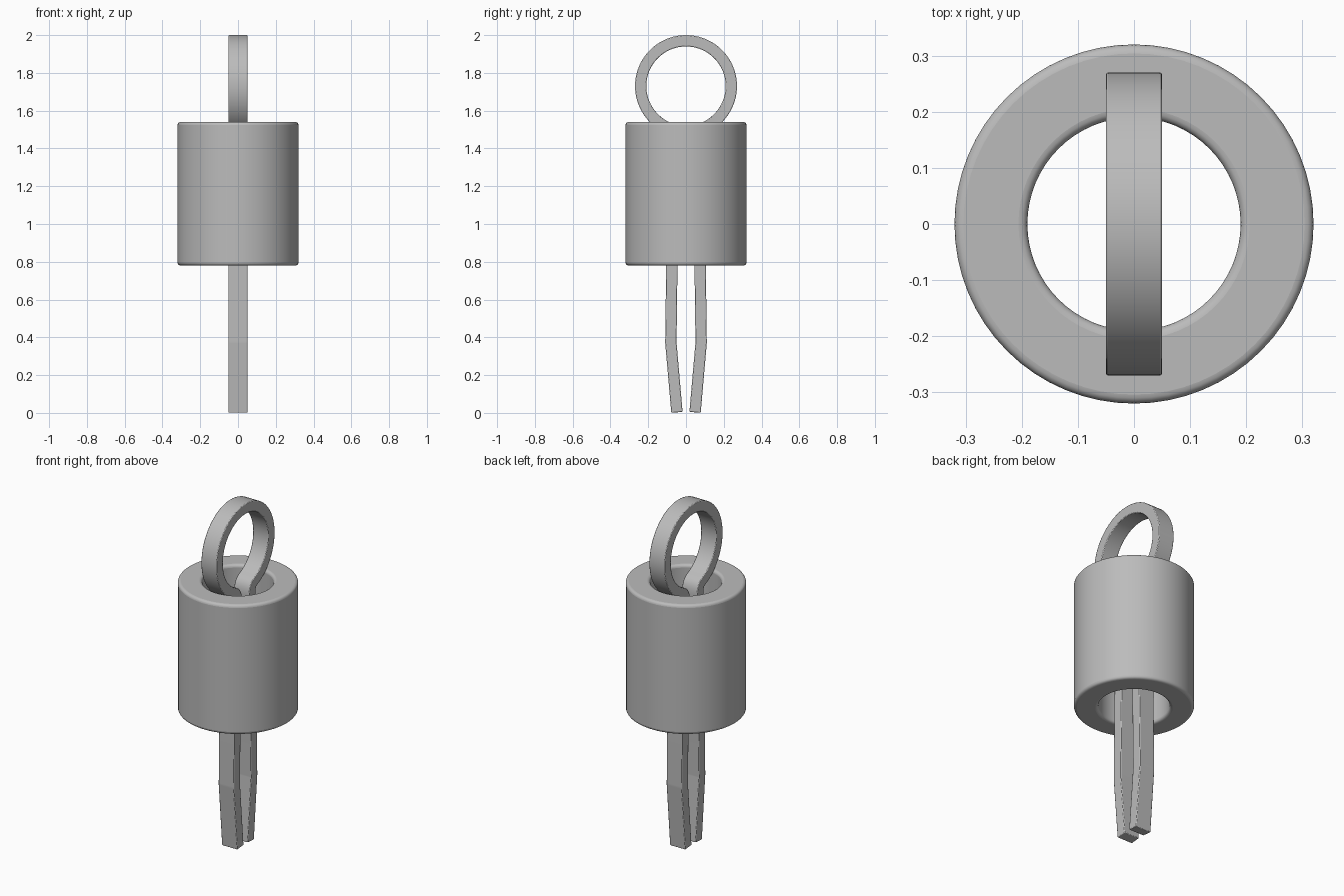
import bpy, bmesh
from math import sin, cos, pi, radians
from mathutils import Vector

cube = bpy.data.objects.get("Cube")
if cube:
    bpy.data.objects.remove(cube, do_unlink=True)

GREY = (0.5, 0.5, 0.5, 1)
metal = bpy.data.materials.new("grey_metal")
metal.use_nodes = True
metal.diffuse_color = GREY
metal.node_tree.nodes["Principled BSDF"].inputs["Base Color"].default_value = GREY


def finish(name, bm, bevel, segments):
    """Turn a bmesh into a smooth object with rounded edges."""
    bmesh.ops.recalc_face_normals(bm, faces=bm.faces)
    mesh = bpy.data.meshes.new(name)
    bm.to_mesh(mesh)
    bm.free()
    mesh.materials.append(metal)
    ob = bpy.data.objects.new(name, mesh)
    bpy.context.collection.objects.link(ob)
    bpy.ops.object.select_all(action="DESELECT")
    ob.select_set(True)
    bpy.context.view_layer.objects.active = ob
    bpy.ops.object.shade_smooth_by_angle(angle=radians(40))
    mod = ob.modifiers.new("rounded_edges", "BEVEL")
    mod.width, mod.segments = bevel, segments
    mod.limit_method, mod.angle_limit = "ANGLE", radians(40)
    ob.modifiers.new("clean_shading", "WEIGHTED_NORMAL").keep_sharp = True
    return ob


# Hollow sleeve: a square section turned around the vertical axis
bm = bmesh.new()
section = [(0.19, 0.78), (0.32, 0.78), (0.32, 1.54), (0.19, 1.54)]
SIDES = 64
loops = [[bm.verts.new((r * cos(2 * pi * i / SIDES), r * sin(2 * pi * i / SIDES), z))
          for r, z in section] for i in range(SIDES)]
for i in range(SIDES):
    a, b = loops[i], loops[(i + 1) % SIDES]
    for k in range(4):
        bm.faces.new((a[k], b[k], b[k - 3], a[k - 3]))
finish("sleeve", bm, 0.016, 4)

# Split pin: half of its centre line, from the foot up to the top of the eye
half = [Vector(p) for p in ((0.048, 0.003), (0.08, 0.37), (0.08, 0.38),
                            (0.075, 0.78), (0.062, 1.42))]
EYE_Z, EYE_R = 1.73, 0.24
start = radians(-67)
arc = [Vector((EYE_R * cos(a), EYE_Z + EYE_R * sin(a)))
       for a in (start + (pi / 2 - start) * i / 32 for i in range(33))]
# Rounded neck between the straight leg and the eye
p0, p3 = half[-1], arc[0]
p1 = p0 + Vector((-0.001, 0.05))
p2 = p3 + Vector((sin(start), -cos(start))) * 0.03
for i in range(1, 8):
    t = i / 8
    half.append(p0 * (1 - t) ** 3 + p1 * 3 * t * (1 - t) ** 2
                + p2 * 3 * t * t * (1 - t) + p3 * t ** 3)
half += arc
path = half + [Vector((-p.x, p.y)) for p in reversed(half[:-1])]

# Sweep a flat strip section along the path
WIDTH, THICK = 0.05, 0.03
bm = bmesh.new()
rings = []
for i, p in enumerate(path):
    d = (path[min(i + 1, len(path) - 1)] - path[max(i - 1, 0)]).normalized()
    n = Vector((d.y, -d.x)) * THICK
    rings.append([bm.verts.new((x, p.x + s * n.x, p.y + s * n.y))
                  for x, s in ((-WIDTH, -1), (WIDTH, -1), (WIDTH, 1), (-WIDTH, 1))])
for a, b in zip(rings, rings[1:]):
    for k in range(4):
        bm.faces.new((a[k], a[k - 3], b[k - 3], b[k]))
bm.faces.new(rings[0])
bm.faces.new(rings[-1])
finish("split_pin", bm, 0.004, 2)
